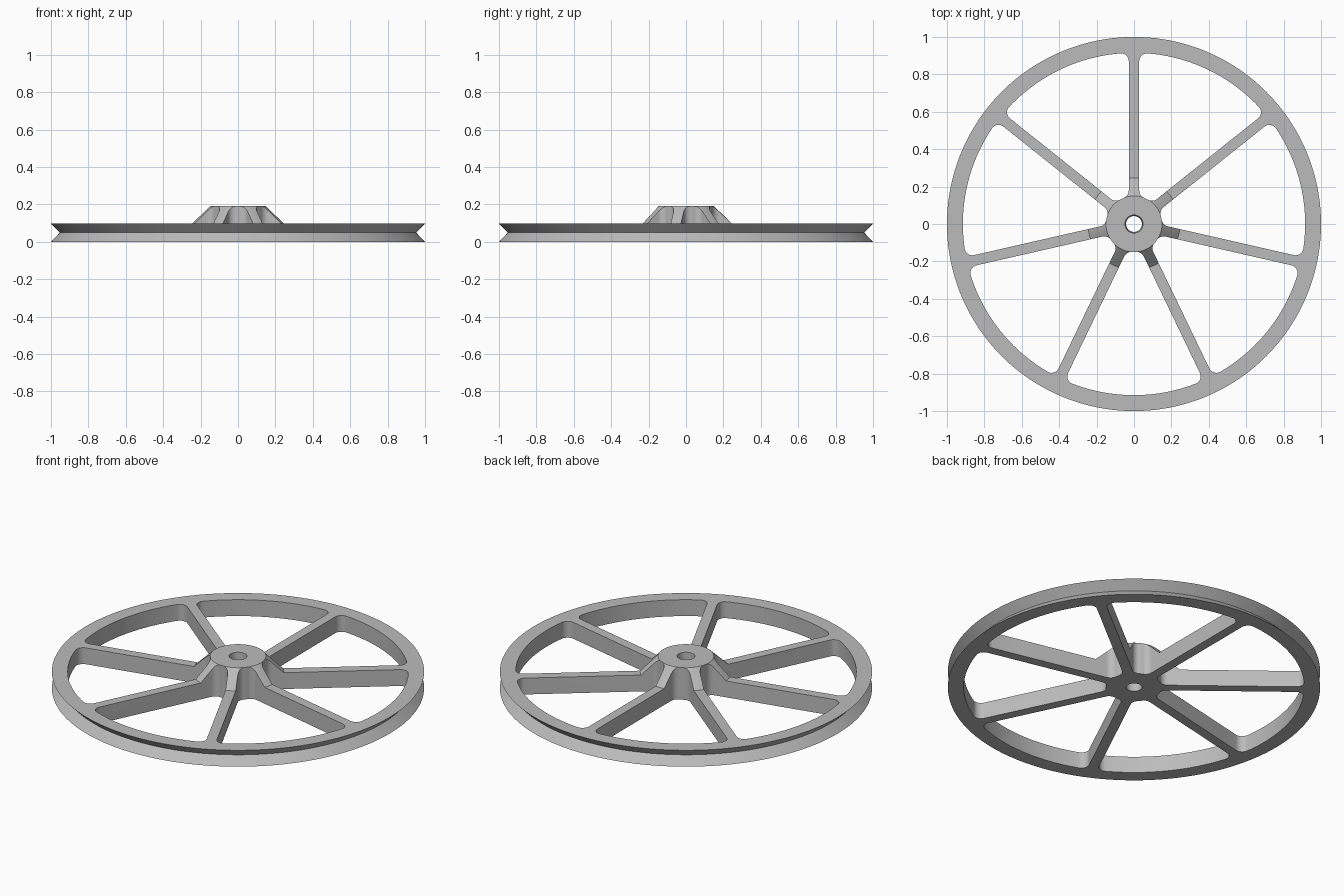
import bpy, bmesh, math
from mathutils import Vector, Matrix

if "Cube" in bpy.data.objects:
    bpy.data.objects.remove(bpy.data.objects["Cube"])

SPOKES = 7
SEGMENTS = SPOKES * 24
HUB_R, RIM_R = 0.15, 0.915
HALF_SPOKE = 0.028
FILLET = 0.042
RIM_H, HUB_H = 0.097, 0.19

grey = bpy.data.materials.new("grey_metal")
grey.use_nodes = True
color = (0.5, 0.5, 0.5, 1)
grey.diffuse_color = color
grey.node_tree.nodes["Principled BSDF"].inputs["Base Color"].default_value = color


def add_object(name, bm):
    bmesh.ops.recalc_face_normals(bm, faces=bm.faces)
    mesh = bpy.data.meshes.new(name)
    bm.to_mesh(mesh)
    bm.free()
    mesh.materials.append(grey)
    obj = bpy.data.objects.new(name, mesh)
    bpy.context.collection.objects.link(obj)
    return obj


def lathe(name, profile):
    """Revolve a closed (radius, height) profile around z."""
    bm = bmesh.new()
    verts = [bm.verts.new((r, 0, z)) for r, z in profile]
    edges = [bm.edges.new((v, verts[i - 1])) for i, v in enumerate(verts)]
    bmesh.ops.spin(bm, geom=verts + edges, cent=(0, 0, 0), axis=(0, 0, 1),
                   angle=math.tau, steps=SEGMENTS)
    bmesh.ops.remove_doubles(bm, verts=bm.verts, dist=1e-4)
    return add_object(name, bm)


def arc(center, radius, start, end, steps):
    return [center + radius * Vector((math.cos(a), math.sin(a)))
            for a in (start + (end - start) * i / steps for i in range(steps + 1))]


def window_outline():
    """Opening between two spokes with filleted corners, symmetric about +x."""
    half = math.pi / SPOKES
    v = HALF_SPOKE + FILLET

    def corner(distance):
        angle = half - math.asin(v / distance)
        return angle, distance * Vector((math.cos(angle), math.sin(angle)))

    hub_angle, hub_center = corner(HUB_R + FILLET)
    rim_angle, rim_center = corner(RIM_R - FILLET)
    spoke_side = half + math.pi / 2
    origin = Vector((0, 0))
    upper = arc(origin, RIM_R, 0, rim_angle, 12)
    upper += arc(rim_center, FILLET, rim_angle, spoke_side, 8)[1:]
    upper += arc(hub_center, FILLET, spoke_side, hub_angle + math.pi, 8)
    upper += arc(origin, HUB_R, hub_angle, 0, 3)[1:]
    lower = [Vector((p.x, -p.y)) for p in reversed(upper[1:-1])]
    return upper + lower


# Rim with V groove, spoke disc, raised hub and bore in one turned solid
wheel = lathe("spoked_pulley_wheel", [
    (0.042, 0), (1, 0), (0.953, RIM_H / 2), (1, RIM_H),
    (0.246, RIM_H), (HUB_R, HUB_H), (0.048, HUB_H)])

# Openings between the spokes
bm = bmesh.new()
outline = window_outline()
for i in range(SPOKES):
    turn = Matrix.Rotation(math.pi / 2 + (i + 0.5) * math.tau / SPOKES, 4, 'Z')
    face = bm.faces.new([bm.verts.new(turn @ Vector((p.x, p.y, -0.1))) for p in outline])
    side = bmesh.ops.extrude_face_region(bm, geom=[face])["geom"]
    bmesh.ops.translate(bm, vec=(0, 0, 0.5),
                        verts=[g for g in side if isinstance(g, bmesh.types.BMVert)])
cutter = add_object("window_cutter", bm)
cutter.hide_render = True

cut = wheel.modifiers.new("spoke_windows", 'BOOLEAN')
cut.operation = 'DIFFERENCE'
cut.solver = 'EXACT'
cut.object = cutter
bpy.ops.object.select_all(action='DESELECT')
wheel.select_set(True)
bpy.context.view_layer.objects.active = wheel
bpy.ops.object.modifier_apply(modifier=cut.name)
bpy.data.objects.remove(cutter)
bpy.ops.object.shade_smooth_by_angle(angle=math.radians(30))
